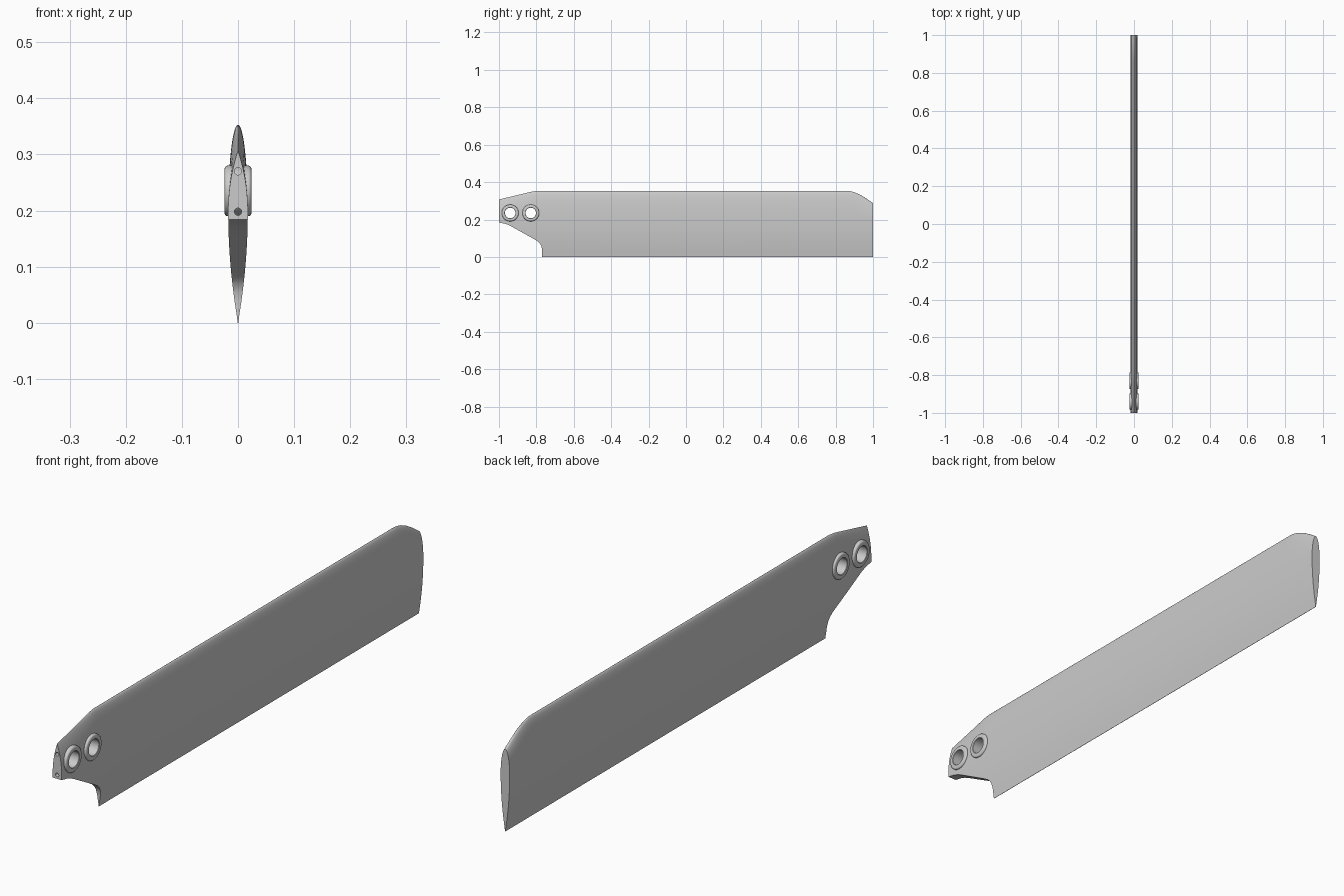
import bpy, bmesh, math
from mathutils import Vector, Matrix

if "Cube" in bpy.data.objects:
    bpy.data.objects.remove(bpy.data.objects["Cube"])

HALF_T = 0.0175
BOLTS = [(-0.94, 0.235), (-0.83, 0.235)]
PINS = [0.27, 0.198]


def make_object(name, bm):
    bmesh.ops.recalc_face_normals(bm, faces=bm.faces[:])
    me = bpy.data.meshes.new(name)
    bm.to_mesh(me)
    bm.free()
    ob = bpy.data.objects.new(name, me)
    bpy.context.collection.objects.link(ob)
    return ob


def smooth(ob, angle=35):
    bpy.ops.object.select_all(action='DESELECT')
    ob.select_set(True)
    bpy.context.view_layer.objects.active = ob
    bpy.ops.object.shade_smooth_by_angle(angle=math.radians(angle))


def cut(ob, cutter):
    mod = ob.modifiers.new("cut", 'BOOLEAN')
    mod.operation = 'DIFFERENCE'
    mod.solver = 'EXACT'
    mod.object = cutter
    cutter.hide_render = True
    bpy.context.view_layer.objects.active = ob
    bpy.ops.object.modifier_apply(modifier=mod.name)
    bpy.data.objects.remove(cutter, do_unlink=True)


def cylinder_cutter(centre, axis, r, length, seg):
    bm = bmesh.new()
    rot = Vector((0, 0, 1)).rotation_difference(Vector(axis)).to_matrix().to_4x4()
    bmesh.ops.create_cone(bm, cap_ends=True, segments=seg, radius1=r, radius2=r,
                          depth=length, matrix=Matrix.Translation(centre) @ rot)
    return make_object("cutter", bm)


# Blade: airfoil sections lofted along y; (y, leading edge z, nose exponent)
stations = [(-1, 0.307, 1.0), (-0.95, 0.319, 0.87), (-0.9, 0.331, 0.74),
            (-0.85, 0.343, 0.62), (-0.82, 0.350, 0.55), (-0.795, 0.353, 0.5),
            (0.85, 0.353, 0.5), (0.875, 0.352, 0.5), (0.9, 0.346, 0.5),
            (0.93, 0.333, 0.5), (0.965, 0.312, 0.5), (1, 0.288, 0.5)]


def section(top, p, n=16):
    side = []
    for i in range(n + 1):          # trailing edge up to the thickest point
        z = 0.2 * i / n
        side.append((max(HALF_T * (1 - (1 - z / 0.2) ** 2), 0.0006), z))
    for i in range(1, n):           # thickest point to the nose
        u = math.sin(i / n * math.pi / 2)
        side.append((HALF_T * (1 - u * u) ** p, 0.2 + (top - 0.2) * u))
    return side + [(0, top)] + [(-x, z) for x, z in reversed(side)]


bm = bmesh.new()
rings = [[bm.verts.new((x, y, z)) for x, z in section(top, p)] for y, top, p in stations]
for a, b in zip(rings, rings[1:]):
    for i in range(len(a)):
        j = (i + 1) % len(a)
        bm.faces.new((a[i], a[j], b[j], b[i]))
bm.faces.new(rings[0])
bm.faces.new(rings[-1])
blade = make_object("blade", bm)

# Root cut-out under the bolt holes
outline = [(-1.1, -0.1), (-0.77, -0.1), (-0.77, 0.04), (-0.773, 0.057), (-0.78, 0.071),
           (-0.792, 0.083), (-0.81, 0.094), (-0.93, 0.161), (-0.95, 0.171),
           (-0.97, 0.178), (-1.0, 0.184), (-1.1, 0.186)]
bm = bmesh.new()
f = bm.faces.new([bm.verts.new((-0.1, y, z)) for y, z in outline])
ext = bmesh.ops.extrude_face_region(bm, geom=[f])
bmesh.ops.translate(bm, vec=(0.2, 0, 0),
                    verts=[v for v in ext["geom"] if isinstance(v, bmesh.types.BMVert)])
cut(blade, make_object("cutter", bm))

# Bolt holes through the blade and pin holes into the root end
for y, z in BOLTS:
    cut(blade, cylinder_cutter((0, y, z), (1, 0, 0), 0.035, 0.2, 32))
for z in PINS:
    cut(blade, cylinder_cutter((0, -0.88, z), (0, 1, 0), 0.0065, 0.44, 16))
smooth(blade)

# Bushings: rounded rings turned about x
half = [(0.028, 0.0225), (0.0295, 0.024), (0.0395, 0.024), (0.042, 0.0233),
        (0.0442, 0.0213), (0.045, 0.0185)]
profile = half + [(r, -x) for r, x in reversed(half)]
SEG = 48
for k, (y, z) in enumerate(BOLTS):
    bm = bmesh.new()
    loops = []
    for s in range(SEG):
        a = 2 * math.pi * s / SEG
        loops.append([bm.verts.new((x, y + r * math.cos(a), z + r * math.sin(a)))
                      for r, x in profile])
    for s in range(SEG):
        a, b = loops[s], loops[(s + 1) % SEG]
        for i in range(len(profile)):
            j = (i + 1) % len(profile)
            bm.faces.new((a[i], a[j], b[j], b[i]))
    smooth(make_object(f"bolt_bushing_{k + 1}", bm))
